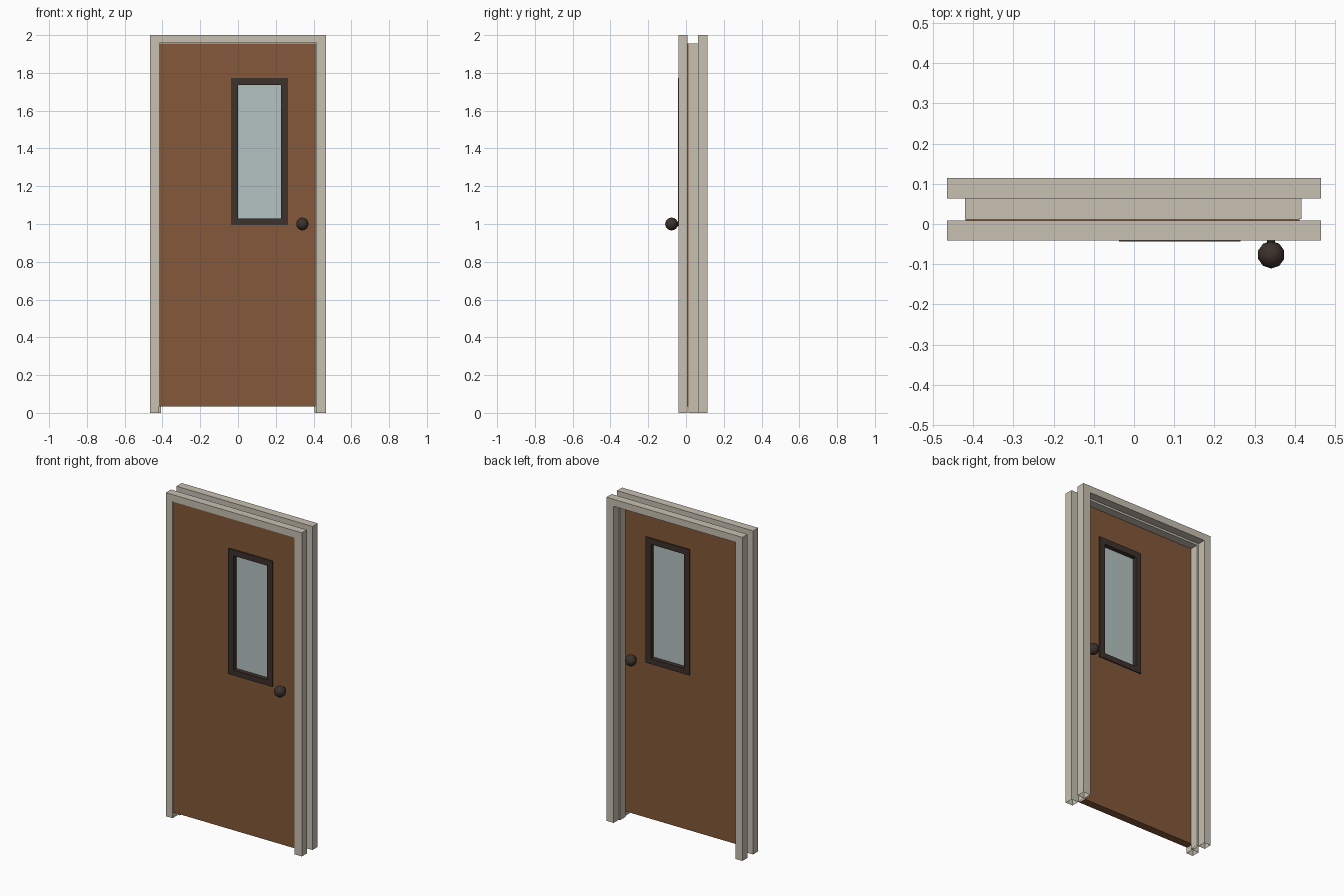
import bpy, bmesh, math
from mathutils import Matrix

if "Cube" in bpy.data.objects:
    bpy.data.objects.remove(bpy.data.objects["Cube"])


def material(name, color):
    m = bpy.data.materials.new(name)
    m.diffuse_color = (*color, 1)
    m.use_nodes = True
    m.node_tree.nodes["Principled BSDF"].inputs["Base Color"].default_value = m.diffuse_color
    return m


BEIGE = material("beige_paint", (0.578, 0.527, 0.445))
BROWN = material("brown_wood", (0.227, 0.098, 0.041))
DARK = material("dark_bronze", (0.047, 0.031, 0.025))
GLASS = material("pale_glass", (0.462, 0.546, 0.539))


def finish(name, bm, mat):
    bmesh.ops.recalc_face_normals(bm, faces=bm.faces[:])
    me = bpy.data.meshes.new(name)
    bm.to_mesh(me)
    bm.free()
    me.materials.append(mat)
    ob = bpy.data.objects.new(name, me)
    bpy.context.collection.objects.link(ob)
    return ob


def strip(name, mat, outer, inner, y0, y1, closed):
    """Mitred band between two matching x-z outlines, from y0 to y1."""
    bm = bmesh.new()
    rows = [[bm.verts.new((x, y, z)) for x, z in pts]
            for pts, y in ((outer, y0), (outer, y1), (inner, y1), (inner, y0))]
    n = len(outer)
    for i in range(n if closed else n - 1):
        j = (i + 1) % n
        for k in range(4):
            a, b = rows[k], rows[(k + 1) % 4]
            bm.faces.new((a[i], a[j], b[j], b[i]))
    return finish(name, bm, mat)


def rect(x0, x1, z0, z1):
    return [(x0, z0), (x0, z1), (x1, z1), (x1, z0)]


# Front and back casings, and the recessed jamb between them
casing = rect(-0.465, 0.465, 0, 2.0)
opening = rect(-0.419, 0.415, 0, 1.957)
strip("front_casing", BEIGE, casing, opening, -0.041, 0.009, False)
strip("back_casing", BEIGE, casing, opening, 0.063, 0.114, False)
strip("jamb", BEIGE, rect(-0.42, 0.417, 0, 1.956),
      rect(-0.407, 0.406, 0, 1.943), 0.0125, 0.064, False)

# Door leaf with a window opening
hole = rect(0.0, 0.228, 1.029, 1.735)
strip("door_leaf", BROWN, rect(-0.4185, 0.411, 0.035, 1.956),
      rect(-0.005, 0.233, 1.024, 1.74), -0.037, 0.0122, True)

# Window surround and pane
strip("window_surround", DARK, rect(-0.037, 0.265, 0.995, 1.772),
      hole, -0.0435, 0.0185, True)
bm = bmesh.new()
bmesh.ops.create_cube(bm, size=1, matrix=Matrix.Translation((0.114, -0.0125, 1.382))
                      @ Matrix.Diagonal((0.232, 0.008, 0.71, 1)))
finish("window_pane", bm, GLASS)

# Round knobs on both sides
for name, y in (("front_knob", -0.0765), ("back_knob", 0.0515)):
    bm = bmesh.new()
    bmesh.ops.create_uvsphere(bm, u_segments=10, v_segments=8, radius=0.034,
                              matrix=Matrix.Translation((0.341, y, 1.0)))
    for f in bm.faces:
        f.smooth = True
    finish(name, bm, DARK)

# Short spindle joining the knobs
bm = bmesh.new()
bmesh.ops.create_cone(bm, cap_ends=True, segments=8, radius1=0.01, radius2=0.01, depth=0.1,
                      matrix=Matrix.Translation((0.341, -0.0125, 1.0))
                      @ Matrix.Rotation(math.pi / 2, 4, 'X'))
finish("knob_spindle", bm, DARK)
